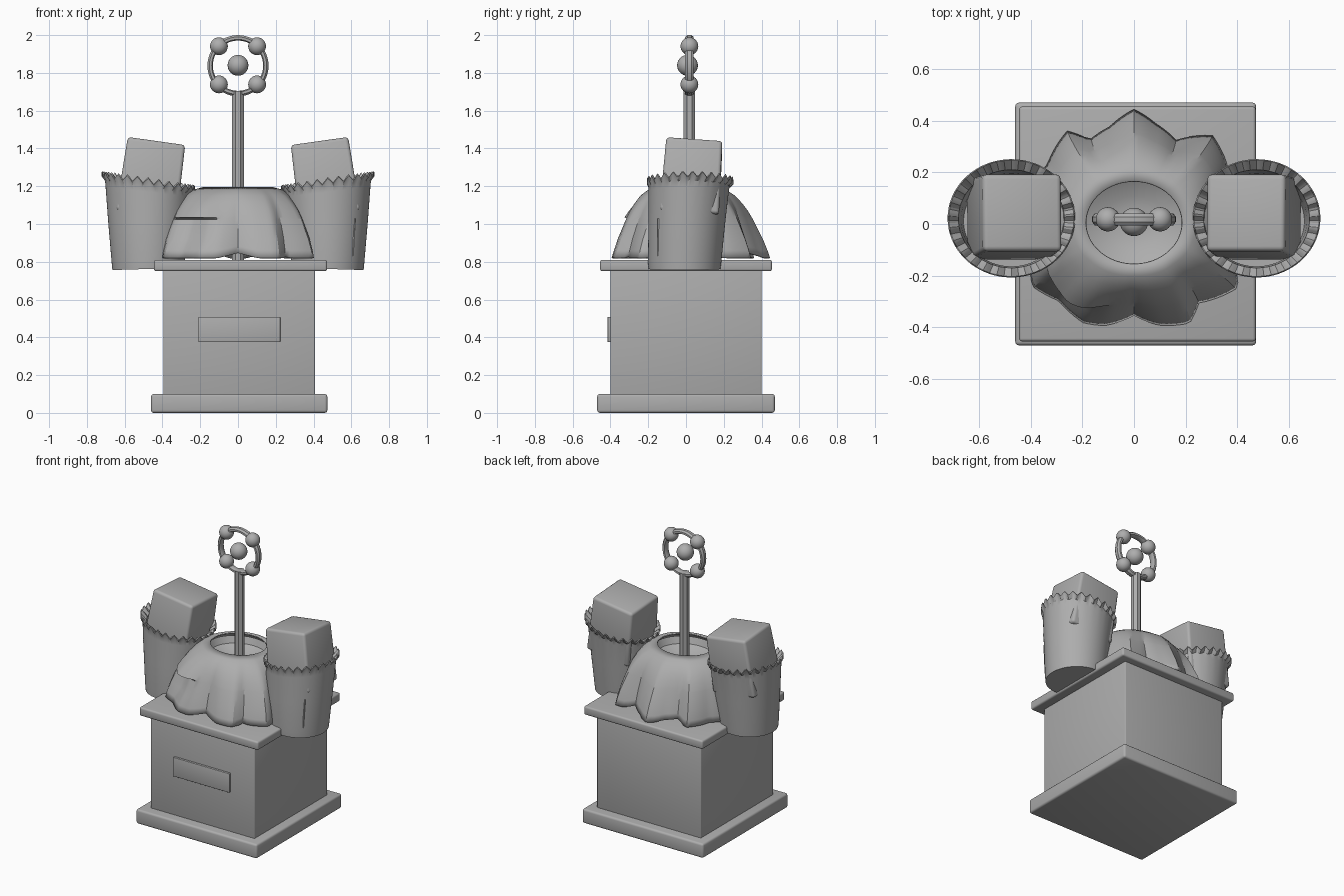
import bpy, bmesh, math
from mathutils import Vector, Matrix

if "Cube" in bpy.data.objects:
    bpy.data.objects.remove(bpy.data.objects["Cube"])

grey = bpy.data.materials.new("plain grey")
grey.diffuse_color = (0.42, 0.42, 0.42, 1)
grey.use_nodes = True
grey.node_tree.nodes["Principled BSDF"].inputs["Base Color"].default_value = grey.diffuse_color


def finish(name, bm, angle=35):
    bmesh.ops.recalc_face_normals(bm, faces=bm.faces)
    me = bpy.data.meshes.new(name)
    bm.to_mesh(me)
    bm.free()
    me.materials.append(grey)
    ob = bpy.data.objects.new(name, me)
    bpy.context.collection.objects.link(ob)
    bpy.ops.object.select_all(action='DESELECT')
    bpy.context.view_layer.objects.active = ob
    ob.select_set(True)
    bpy.ops.object.shade_smooth_by_angle(angle=math.radians(angle))
    return ob


def box(name, lo, hi, bevel=0.0, taper=1.0, matrix=None):
    bm = bmesh.new()
    bmesh.ops.create_cube(bm, size=1)
    for v in bm.verts:
        k = taper if v.co.z > 0 else 1
        v.co = [(a + b) / 2 + c * (b - a) * s
                for a, b, c, s in zip(lo, hi, v.co, (k, k, 1))]
    if bevel:
        bmesh.ops.bevel(bm, geom=bm.edges[:], offset=bevel, segments=3,
                        profile=0.5, affect='EDGES')
    if matrix:
        bm.transform(matrix)
    return finish(name, bm)


def skin(bm, rings, cap_first=False, cap_last=False):
    """Bridge rings of points that run round the vertical axis."""
    vs = [[bm.verts.new(p) for p in ring] for ring in rings]
    n = len(vs[0])
    for a, b in zip(vs, vs[1:]):
        for i in range(n):
            j = (i + 1) % n
            bm.faces.new((a[i], a[j], b[j], b[i]))
    if cap_first:
        bm.faces.new(vs[0])
    if cap_last:
        bm.faces.new(vs[-1])


def sphere(name, loc, r):
    bm = bmesh.new()
    bmesh.ops.create_uvsphere(bm, u_segments=24, v_segments=16, radius=r,
                              matrix=Matrix.Translation(loc))
    return finish(name, bm, 60)


# Pedestal
box("pedestal_base", (-0.46, -0.47, 0), (0.473, 0.47, 0.1), 0.014)
box("pedestal_body", (-0.395, -0.4, 0.095), (0.408, 0.4, 0.76), 0.006)
box("pedestal_top", (-0.445, -0.455, 0.75), (0.472, 0.455, 0.81), 0.012)
box("front_plaque", (-0.21, -0.415, 0.375), (0.224, -0.395, 0.508), 0.003)

# Draped cover: outline of the hem as (degrees, radius), folds fade upwards
HEM = [(0, .40), (18, .38), (34, .42), (48, .445), (63, .35), (78, .385),
       (90, .43), (104, .375), (118, .355), (126, .43), (146, .395),
       (162, .41), (180, .39), (196, .405), (212, .455), (226, .41),
       (243, .425), (254, .405), (270, .35), (284, .40), (299, .435),
       (309, .39), (328, .465), (343, .385), (360, .40)]
# (share of hem radius, height)
DOME = [(1, .82), (.985, .86), (.955, .92), (.91, .98), (.875, 1.025),
        (.865, 1.035), (.83, 1.07), (.77, 1.11), (.69, 1.15), (.58, 1.18),
        (.45, 1.195)]


def hem_radius(deg):
    for (a, ra), (b, rb) in zip(HEM, HEM[1:]):
        if a <= deg <= b:
            return ra + (rb - ra) * (deg - a) / (b - a)


rings = []
for k, z in DOME:
    ring = []
    up = (z - 0.82) / 0.375
    for i in range(120):
        deg = i * 3
        a = math.radians(deg)
        fold = (hem_radius(deg) - 0.405) * (1 - up ** 1.5)
        r = 0.415 * k + fold
        # rounded bulge with an overhanging lower edge at the front left
        w = max(0, 1 - abs(deg - 232) / 26)
        w = w * w * (3 - 2 * w)
        if 1.03 < z < 1.17:
            r += 0.055 * w * (1.18 - z) / 0.145
        elif 0.9 < z < 1.03:
            r -= 0.025 * w
        lift = 0.025 * max(0, 0.405 - hem_radius(deg)) / 0.05 * (1 - up)
        ring.append((r * math.cos(a), 0.005 + r * math.sin(a) * (1 - 0.14 * up), z + lift))
    rings.append(ring)
bm = bmesh.new()
skin(bm, rings)
cover = finish("draped_cover", bm, 28)
solid = cover.modifiers.new("thickness", 'SOLIDIFY')
solid.thickness = 0.008

# Shallow dish inside the opening
bm = bmesh.new()
skin(bm, [[(r * math.cos(t * math.tau / 32), 0.005 + 0.86 * r * math.sin(t * math.tau / 32), z)
           for t in range(32)] for r, z in ((.21, 1.165), (.19, 1.12), (.12, 1.085), (.05, 1.075))],
     cap_last=True)
finish("cover_lining", bm)

# Pole with ring and ball finial
YC = 0.018
bm = bmesh.new()
bmesh.ops.create_cone(bm, cap_ends=True, segments=8, radius1=0.033, radius2=0.033, depth=0.9,
                      matrix=Matrix.Translation((0, YC, 1.255)) @ Matrix.Rotation(math.pi / 8, 4, 'Z'))
finish("pole", bm, 20)

bm = bmesh.new()
SECTION = [(.133, -.012), (.139, -.023), (.152, -.023), (.162, -.01),
           (.162, .01), (.152, .023), (.139, .023), (.133, .012)]
skin(bm, [[(r * math.cos(t * math.tau / 48), YC + y, 1.838 + r * math.sin(t * math.tau / 48))
           for t in range(48)] for r, y in SECTION + SECTION[:1]])
bmesh.ops.remove_doubles(bm, verts=bm.verts, dist=0.0001)
finish("finial_ring", bm)
sphere("finial_centre_ball", (0, 0.008, 1.84), 0.055)
for sx in (-1, 1):
    for sz in (-1, 1):
        sphere("finial_ball", (sx * 0.101, YC, 1.84 + sz * 0.101), 0.047)

# Cups with frilled rims, each holding a rounded block; mirrored pair
CX, N, WAVES = 0.475, 160, 27
# (x radius, y radius, y centre, height, tilt, wave height)
CUP = [(.19, .19, -.008, .762, -.03, 0), (.194, .194, -.007, .80, -.01, 0),
       (.212, .203, .004, 1.0, .04, 0), (.226, .212, .014, 1.17, .12, 0),
       (.229, .214, .016, 1.20, .14, .006), (.247, .229, .022, 1.226, .15, .016),
       (.242, .225, .022, 1.232, .15, .016), (.205, .19, .02, 1.20, .14, .008),
       (.195, .18, .016, 1.12, .1, 0), (.185, .175, .01, 1.0, .04, 0)]
for side, sx in (("left", -1), ("right", 1)):
    rings = []
    for rx, ry, yc, z, tilt, wave in CUP:
        ring = []
        for i in range(N):
            a = math.tau * i / N
            x = rx * math.cos(a)
            zig = 2 / math.pi * math.asin(math.sin(WAVES * a))
            ring.append((sx * (CX + x), yc + ry * math.sin(a), z + tilt * x + wave * zig))
        rings.append(ring)
    bm = bmesh.new()
    skin(bm, rings, cap_first=True, cap_last=True)
    finish(side + "_cup", bm, 32)

    tilt = (Matrix.Translation((sx * 0.465, 0.028, 1.2))
            @ Matrix.Rotation(math.radians(-8 * sx), 4, 'Y')
            @ Matrix.Rotation(math.radians(-4), 4, 'X'))
    box(side + "_block", (-0.163, -0.158, -0.16), (0.163, 0.158, 0.233), 0.018, 0.94, tilt)

# Thin seam on the right cup
lean = Matrix.Translation((0.613, -0.148, 0.93)) @ Matrix.Rotation(math.radians(4), 4, 'Y') \
    @ Matrix.Rotation(math.radians(1.5), 4, 'X')
box("cup_seam", (-0.004, -0.006, -0.1), (0.004, 0.02, 0.1), 0, 0.5, lean)
